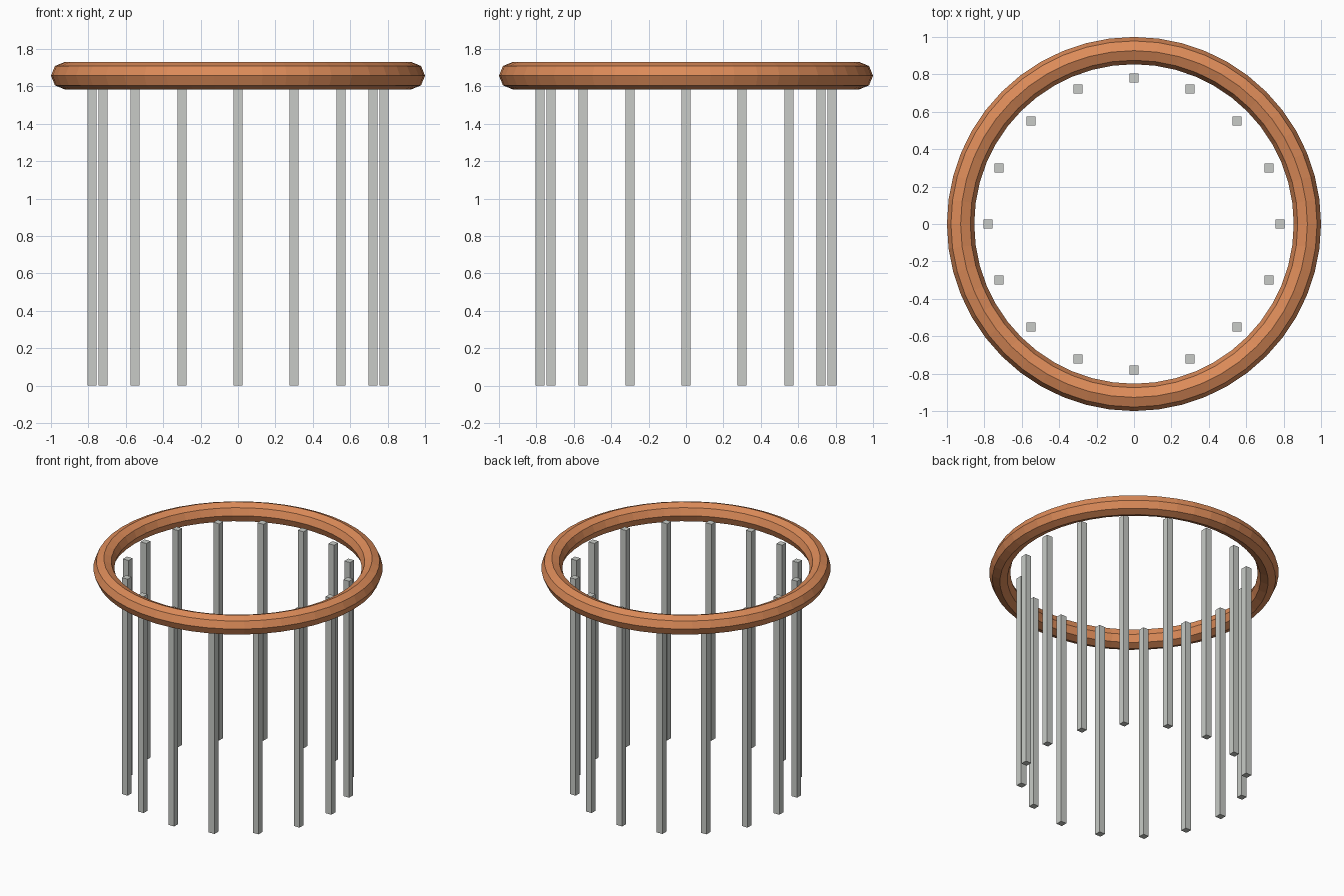
import bpy
import math

if "Cube" in bpy.data.objects:
    bpy.data.objects.remove(bpy.data.objects["Cube"])

RING_RADIUS, TUBE_RADIUS, RING_Z = 0.927, 0.073, 1.657
POST_COUNT, POST_CIRCLE, POST_WIDTH, POST_TOP = 16, 0.78, 0.048, 1.65


def make_material(name, color):
    mat = bpy.data.materials.new(name)
    mat.diffuse_color = (*color, 1.0)
    mat.use_nodes = True
    mat.node_tree.nodes["Principled BSDF"].inputs["Base Color"].default_value = mat.diffuse_color
    return mat


terracotta = make_material("terracotta", (0.72, 0.26, 0.10))
grey = make_material("light grey", (0.58, 0.60, 0.57))

# Faceted ring with an octagonal section
bpy.ops.mesh.primitive_torus_add(
    major_segments=48, minor_segments=8, major_radius=RING_RADIUS,
    minor_radius=TUBE_RADIUS, location=(0, 0, RING_Z))
ring = bpy.context.object
ring.name = "top_ring"
ring.data.materials.append(terracotta)
bpy.ops.object.shade_flat()

# Circle of square posts, all aligned with the axes
for i in range(POST_COUNT):
    angle = 2 * math.pi * i / POST_COUNT
    bpy.ops.mesh.primitive_cube_add(size=1, location=(
        POST_CIRCLE * math.cos(angle), POST_CIRCLE * math.sin(angle), POST_TOP / 2))
    post = bpy.context.object
    post.name = f"post_{i + 1:02d}"
    post.scale = (POST_WIDTH, POST_WIDTH, POST_TOP)
    post.data.materials.append(grey)
